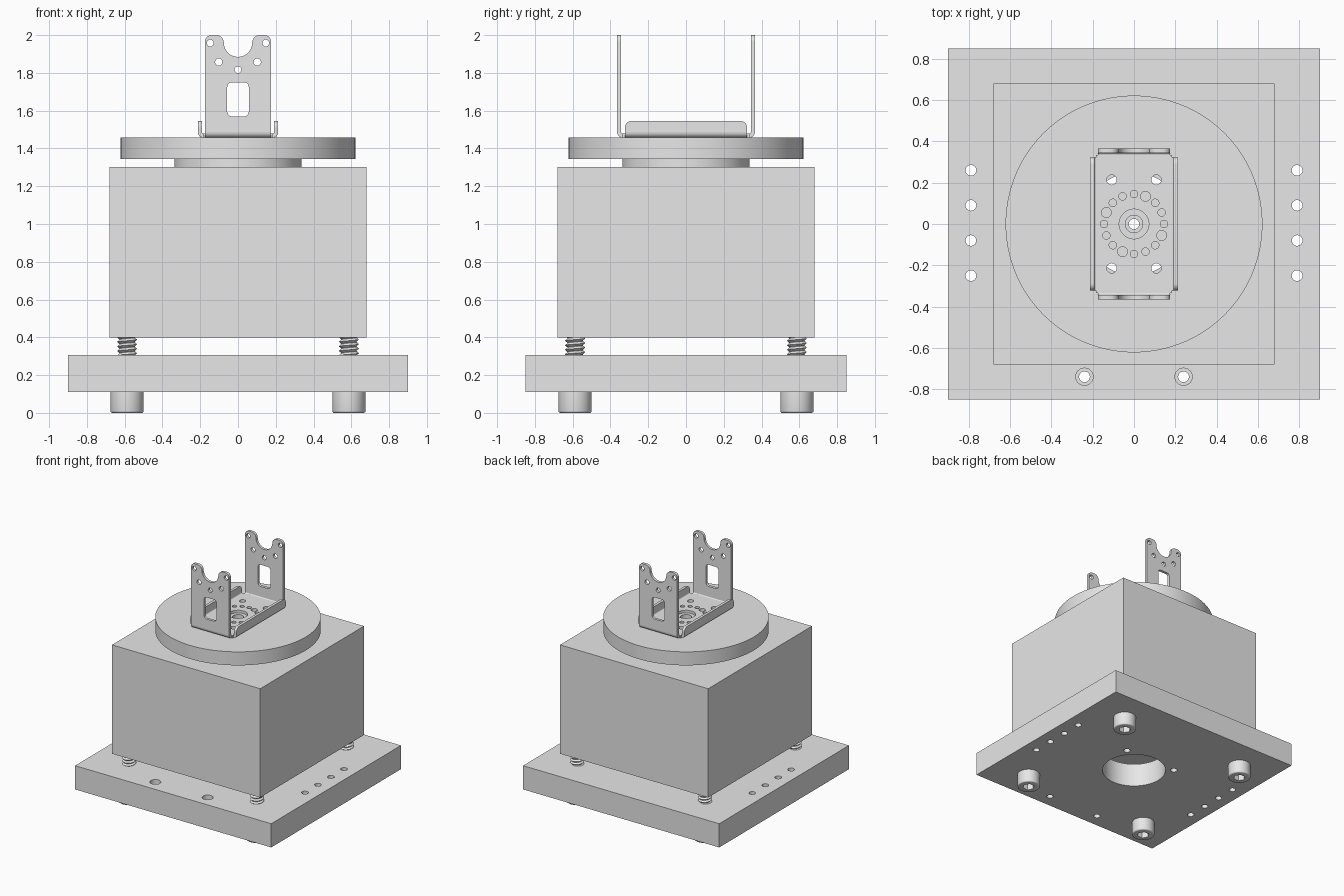
import bpy, bmesh
from math import radians, cos, sin
from mathutils import Matrix

cube = bpy.data.objects.get("Cube")
if cube:
    bpy.data.objects.remove(cube)

# One grey material for the whole assembly
GREY = (0.8, 0.8, 0.8, 1)
metal = bpy.data.materials.new("grey_metal")
metal.use_nodes = True
metal.diffuse_color = GREY
metal.node_tree.nodes["Principled BSDF"].inputs["Base Color"].default_value = GREY


# ---- outline helpers ----
def arc(cx, cy, r, a0, a1, n=8):
    steps = [radians(a0 + (a1 - a0) * i / n) for i in range(n + 1)]
    return [(cx + r * cos(a), cy + r * sin(a)) for a in steps]


def circle(cx, cy, r, n=24):
    return arc(cx, cy, r, 0, 360, n)[:-1]


def rect(hx, hy):
    return [(hx, hy), (-hx, hy), (-hx, -hy), (hx, -hy)]


def mirrored(half):
    return half + [(-x, y) for x, y in reversed(half) if abs(x) > 1e-5]


# ---- object helpers ----
def add(name, mesh):
    mesh.name = name
    mesh.materials.clear()
    mesh.materials.append(metal)
    mesh.shade_smooth()
    mesh.set_sharp_from_angle(angle=radians(32))
    obj = bpy.data.objects.new(name, mesh)
    bpy.context.scene.collection.objects.link(obj)
    return obj


def baked(obj):
    """Evaluated mesh of an object, including its modifiers."""
    deps = bpy.context.evaluated_depsgraph_get()
    deps.update()
    return bpy.data.meshes.new_from_object(obj.evaluated_get(deps))


def sheet(name, loops, z0, z1, matrix=Matrix()):
    """Extrude an outline (first loop) with holes (other loops)."""
    curve = bpy.data.curves.new(name, 'CURVE')
    curve.dimensions = '2D'
    curve.fill_mode = 'BOTH'
    curve.extrude = (z1 - z0) / 2
    for loop in loops:
        spline = curve.splines.new('POLY')
        spline.points.add(len(loop) - 1)
        for point, (x, y) in zip(spline.points, loop):
            point.co = (x, y, 0, 1)
        spline.use_cyclic_u = True
    temp = bpy.data.objects.new(name + "_outline", curve)
    bpy.context.scene.collection.objects.link(temp)
    mesh = baked(temp)
    bpy.data.objects.remove(temp)
    bm = bmesh.new()
    bm.from_mesh(mesh)
    bmesh.ops.remove_doubles(bm, verts=bm.verts, dist=1e-5)
    bm.transform(matrix @ Matrix.Translation((0, 0, (z0 + z1) / 2)))
    bmesh.ops.recalc_face_normals(bm, faces=bm.faces)
    bm.to_mesh(mesh)
    bm.free()
    return add(name, mesh)


def cut(obj, loop, z0, z1):
    """Sink a pocket of the given outline into an object."""
    cutter = sheet("cutter", [loop], z0, z1)
    cutter.hide_render = True
    mod = obj.modifiers.new("pocket", 'BOOLEAN')
    mod.operation = 'DIFFERENCE'
    mod.solver = 'EXACT'
    mod.object = cutter
    mesh = baked(obj)
    name = obj.name
    bpy.data.objects.remove(obj)
    bpy.data.objects.remove(cutter)
    return add(name, mesh)


# ---- base plate with bore, side holes and counterbored holes ----
BORE = 0.247
bolt_holes = [(x, y) for x in (-0.24, 0.24) for y in (-0.74, 0.2)]
side_holes = [(x, 0.26 - 0.17 * i) for x in (-0.79, 0.79) for i in range(4)]
base = sheet("base_plate", [rect(0.9, 0.85), circle(0, 0, BORE, 64)]
             + [circle(x, y, 0.026) for x, y in bolt_holes + side_holes], 0.11, 0.307)
for x, y in bolt_holes:
    base = cut(base, circle(x, y, 0.042), 0.21, 0.35)

# ---- housing, neck and turntable ----
sheet("housing", [rect(0.68, 0.68), circle(0, 0, BORE, 64)], 0.4, 1.303)
sheet("neck", [circle(0, 0, 0.337, 96), circle(0, 0, BORE, 64)], 1.303, 1.345)
mount_holes = [circle(x, y, 0.024) for x in (-0.108, 0.108) for y in (-0.214, 0.214)]
table = sheet("turntable", [circle(0, 0, 0.622, 128), circle(0, 0, 0.025)] + mount_holes,
              1.345, 1.457)
cut(table, circle(0, 0, 0.042, 32), 1.42, 1.5)

# ---- bracket floor with a ring of holes ----
FLOOR, THICK, BEND = 1.457, 0.022, 0.03
ring = []
for i in range(16):
    a = radians(22.5 * i)
    ring.append(circle(0.145 * cos(a), 0.145 * sin(a), 0.024 if i % 4 == 3 else 0.018))
sheet("bracket_floor", [rect(0.183, 0.335), circle(0, 0, 0.072, 40)] + ring + mount_holes,
      FLOOR, FLOOR + THICK)

# ---- upright tab and flange outlines ----
FOOT = FLOOR + BEND
tab = mirrored([(0.175, FOOT)] + arc(0.14, 1.965, 0.035, 0, 90)
               + arc(0.115, 1.96, 0.04, 90, 180) + arc(0, 1.96, 0.075, -5, -90, 12))
window = mirrored(arc(0.032, 1.595, 0.025, -90, 0) + arc(0.032, 1.725, 0.025, 0, 90))
tab_holes = [circle(0, 1.817, 0.018)]
for s in (-1, 1):
    tab_holes += [circle(s * 0.147, 1.958, 0.018), circle(s * 0.102, 1.857, 0.019)]
flange = mirrored([(0.323, FOOT)] + arc(0.288, 1.511, 0.035, 0, 90))

STAND = Matrix.Rotation(radians(90), 4, 'X')
ALONG = Matrix(((0, 0, -1, 0), (-1, 0, 0, 0), (0, 1, 0, 0), (0, 0, 0, 1)))


def fold(name, angle, loops, outer, half_width):
    """A wall of the bracket and the rounded bend that joins it to the floor."""
    turn = Matrix.Rotation(radians(angle), 4, 'Z')
    sheet(name, loops, outer - THICK, outer, turn @ STAND)
    cx = outer - BEND
    bend = arc(cx, FOOT, BEND, -90, 0) + arc(cx, FOOT, BEND - THICK, 0, -90)
    sheet(name + "_bend", [bend], -half_width, half_width, turn @ ALONG)


fold("front_tab", 0, [tab, window] + tab_holes, 0.365, 0.175)
fold("back_tab", 180, [tab, window] + tab_holes, 0.365, 0.175)
fold("left_flange", 90, [flange], 0.213, 0.323)
fold("right_flange", 270, [flange], 0.213, 0.323)

# ---- socket head screw: rounded head with hexagonal recess ----
bm = bmesh.new()
bmesh.ops.create_cone(bm, cap_ends=True, segments=48, radius1=0.088, radius2=0.088,
                      depth=0.11, matrix=Matrix.Translation((0, 0, 0.055)))
rim = [e for e in bm.edges if all(v.co.z < 0.01 for v in e.verts)]
bmesh.ops.bevel(bm, geom=rim, offset=0.01, segments=3, profile=0.5, affect='EDGES')
mesh = bpy.data.meshes.new("screw_head")
bm.to_mesh(mesh)
bm.free()
head = cut(add("screw_head", mesh), circle(0, 0, 0.047, 6), -0.05, 0.06)

# ---- helical thread swept from one tooth ----
PITCH = 0.024
mesh = bpy.data.meshes.new("screw_thread")
mesh.from_pydata([(0.04, 0, 0), (0.053, 0, PITCH / 2), (0.04, 0, PITCH)],
                 [(0, 1), (1, 2)], [])
tooth = add("tooth", mesh)
screw = tooth.modifiers.new("helix", 'SCREW')
screw.axis = 'Z'
screw.screw_offset = PITCH
screw.iterations = 5
screw.steps = screw.render_steps = 32
screw.use_normal_calculate = True
thread = add("screw_thread", baked(tooth))
bpy.data.objects.remove(tooth)
core = sheet("screw_core", [circle(0, 0, 0.041, 32)], 0.29, 0.42)

# ---- place the four screws ----
for part, z in ((head, 0), (thread, 0.28), (core, 0)):
    mesh, name = part.data, part.name
    bpy.data.objects.remove(part)
    for i, (x, y) in enumerate(rect(0.587, 0.587)):
        copy = bpy.data.objects.new(f"{name}_{i + 1}", mesh)
        copy.location = (x, y, z)
        bpy.context.scene.collection.objects.link(copy)
